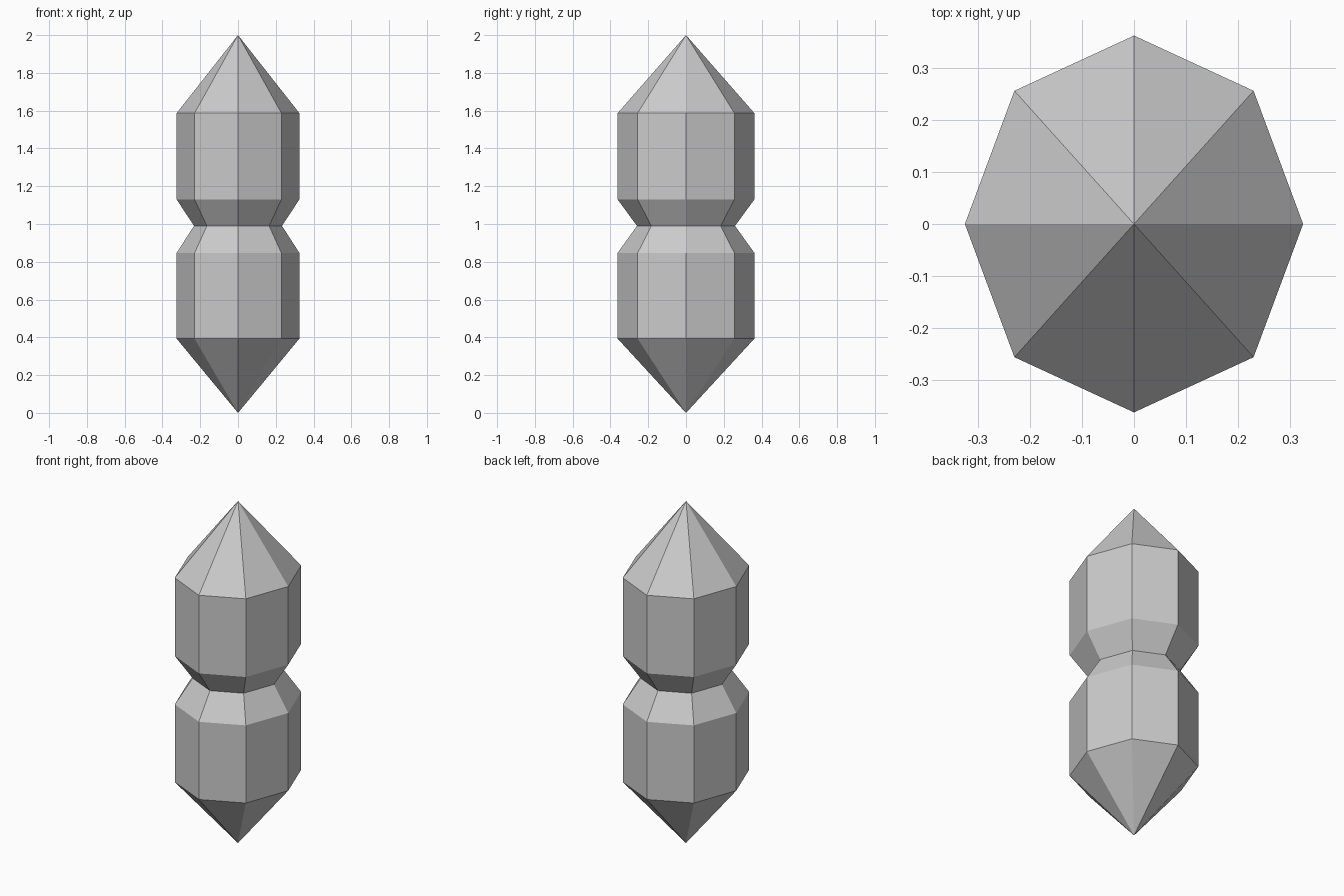
import bpy, bmesh, math

if "Cube" in bpy.data.objects:
    bpy.data.objects.remove(bpy.data.objects["Cube"])

SIDES = 8
RX, RY = 0.325, 0.362
# Silhouette between the two points: (height, radius scale)
PROFILE = [(0.393, 1.0), (0.847, 1.0), (0.99, 0.717), (1.13, 1.0), (1.587, 1.0)]


def ring(bm, z, s):
    step = 2 * math.pi / SIDES
    return [bm.verts.new((RX * s * math.cos(i * step), RY * s * math.sin(i * step), z))
            for i in range(SIDES)]


# Double-pointed faceted body with a pinched waist
bm = bmesh.new()
rings = [ring(bm, z, s) for z, s in PROFILE]
bottom = bm.verts.new((0, 0, 0))
top = bm.verts.new((0, 0, 2))
for i in range(SIDES):
    j = (i + 1) % SIDES
    for a, b in zip(rings, rings[1:]):
        bm.faces.new((a[i], a[j], b[j], b[i]))
    bm.faces.new((bottom, rings[0][j], rings[0][i]))
    bm.faces.new((top, rings[-1][i], rings[-1][j]))
bmesh.ops.recalc_face_normals(bm, faces=bm.faces)

mesh = bpy.data.meshes.new("pinched_crystal")
bm.to_mesh(mesh)
bm.free()
bpy.context.collection.objects.link(bpy.data.objects.new("pinched_crystal", mesh))
